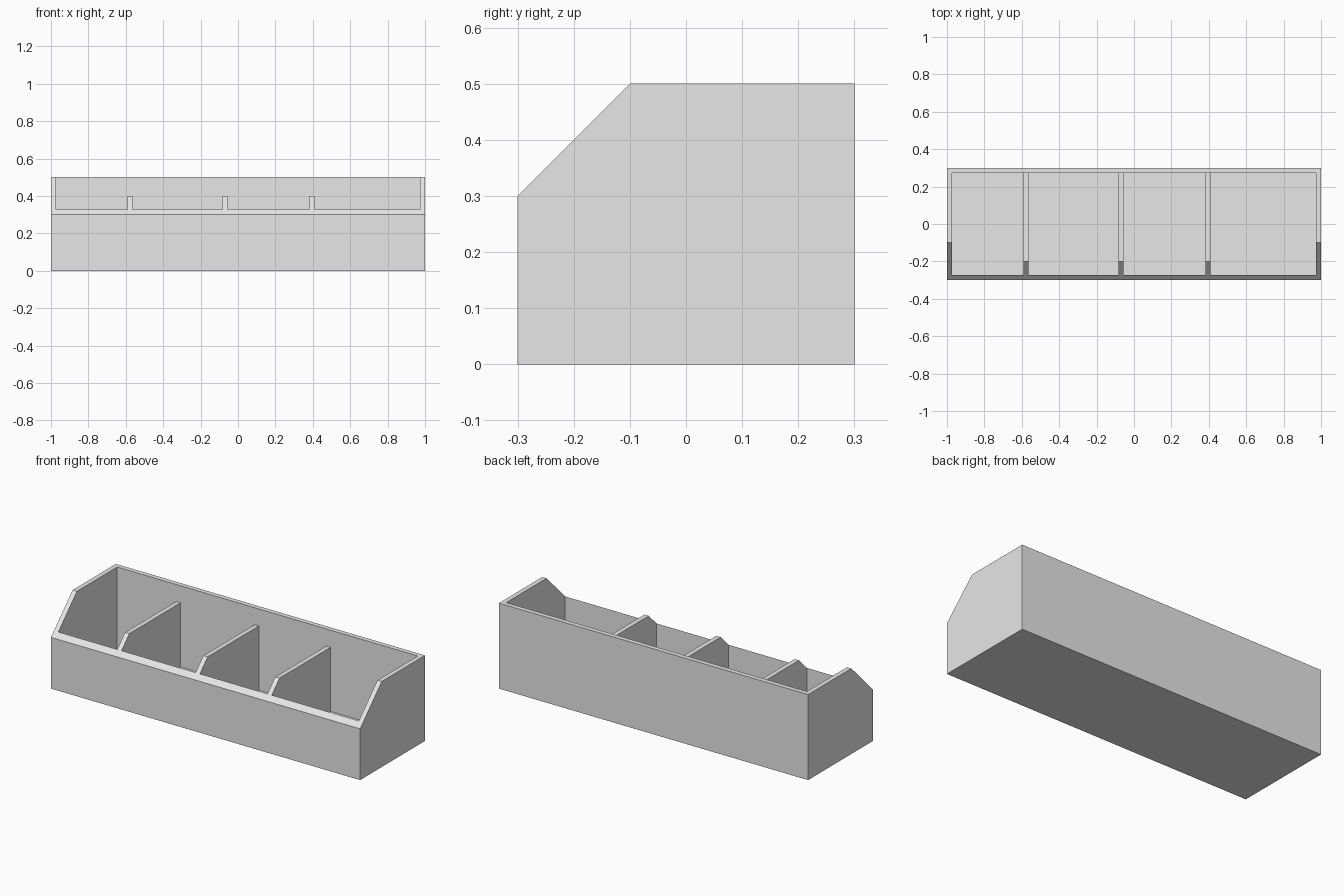
import bpy, bmesh
from mathutils import Vector

if "Cube" in bpy.data.objects:
    bpy.data.objects.remove(bpy.data.objects["Cube"], do_unlink=True)

WALL, FLOOR = 0.028, 0.025
HALF_X, HALF_Y = 1.0, 0.3
DIVIDER_TOP = 0.4
DIVIDERS = (-0.577, -0.07, 0.395)


def prism(name, points, direction):
    """Extrude a closed outline into a solid."""
    bm = bmesh.new()
    face = bm.faces.new([bm.verts.new(p) for p in points])
    out = bmesh.ops.extrude_face_region(bm, geom=[face], use_keep_orig=True)
    moved = [v for v in out["geom"] if isinstance(v, bmesh.types.BMVert)]
    bmesh.ops.translate(bm, verts=moved, vec=Vector(direction))
    bmesh.ops.recalc_face_normals(bm, faces=bm.faces)
    mesh = bpy.data.meshes.new(name)
    bm.to_mesh(mesh)
    bm.free()
    obj = bpy.data.objects.new(name, mesh)
    bpy.context.collection.objects.link(obj)
    return obj


# Grey plastic
grey = bpy.data.materials.new("light grey")
grey.use_nodes = True
colour = (0.8, 0.8, 0.8, 1)
grey.diffuse_color = colour
grey.node_tree.nodes["Principled BSDF"].inputs["Base Color"].default_value = colour

# Solid bin with a sloping front edge
side = [(-HALF_Y, 0), (HALF_Y, 0), (HALF_Y, 0.5), (-0.1, 0.5), (-HALF_Y, 0.3)]
tray = prism("divided_tray", [(-HALF_X, y, z) for y, z in side], (2 * HALF_X, 0, 0))
tray.data.materials.append(grey)

# Comb-shaped cutter hollows the compartments and leaves the low dividers
inner_x, inner_y = HALF_X - WALL, HALF_Y - WALL
comb = [(inner_x, 0.7), (-inner_x, 0.7), (-inner_x, FLOOR)]
for x in DIVIDERS:
    left, right = x - WALL / 2, x + WALL / 2
    comb += [(left, FLOOR), (left, DIVIDER_TOP), (right, DIVIDER_TOP), (right, FLOOR)]
comb.append((inner_x, FLOOR))
cutter = prism("compartment_cutter", [(x, -inner_y, z) for x, z in comb], (0, 2 * inner_y, 0))
cutter.data.materials.append(grey)
cutter.hide_render = True

# Apply the cut and drop the cutter
cut = tray.modifiers.new("compartments", "BOOLEAN")
cut.operation = "DIFFERENCE"
cut.solver = "EXACT"
cut.object = cutter
bpy.context.view_layer.objects.active = tray
tray.select_set(True)
bpy.ops.object.modifier_apply(modifier=cut.name)
bpy.data.objects.remove(cutter, do_unlink=True)
